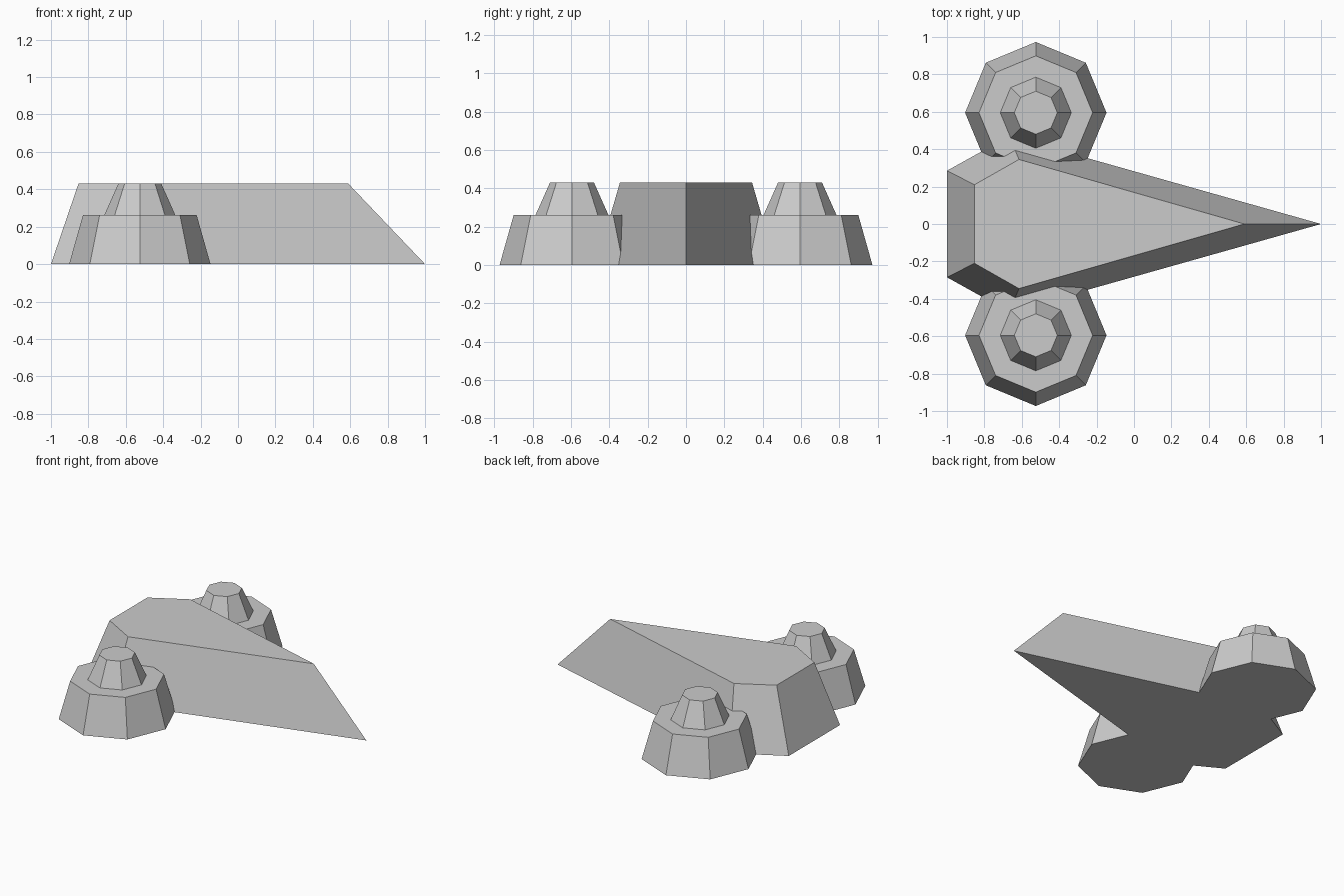
import bpy
import bmesh
from math import cos, sin, pi

cube = bpy.data.objects.get("Cube")
if cube:
    bpy.data.objects.remove(cube, do_unlink=True)

grey = bpy.data.materials.new("plain grey")
grey.use_nodes = True
COLOUR = (0.6, 0.6, 0.6, 1)
grey.diffuse_color = COLOUR
grey.node_tree.nodes["Principled BSDF"].inputs["Base Color"].default_value = COLOUR


def stack(name, rings, location=(0, 0, 0)):
    """Closed flat-sided solid through rings of equal point count."""
    bm = bmesh.new()
    loops = [[bm.verts.new((x, y, z)) for x, y in pts] for pts, z in rings]
    n = len(loops[0])
    for low, high in zip(loops, loops[1:]):
        for i in range(n):
            j = (i + 1) % n
            bm.faces.new((low[i], low[j], high[j], high[i]))
    bm.faces.new(loops[0][::-1])
    bm.faces.new(loops[-1])
    bmesh.ops.recalc_face_normals(bm, faces=bm.faces)
    mesh = bpy.data.meshes.new(name)
    bm.to_mesh(mesh)
    bm.free()
    mesh.materials.append(grey)
    obj = bpy.data.objects.new(name, mesh)
    obj.location = location
    bpy.context.collection.objects.link(obj)
    return obj


def wedge(nose, wide_x, wide_y, tail_x, tail_y):
    """Pointed five-sided outline, mirrored across y."""
    return [(nose, 0), (wide_x, wide_y), (tail_x, tail_y),
            (tail_x, -tail_y), (wide_x, -wide_y)]


def octagon(r):
    return [(r * cos(i * pi / 4), r * sin(i * pi / 4)) for i in range(8)]


HEIGHT, STEP = 0.43, 0.262

# Central pointed hull with sloping sides
stack("hull", [(wedge(1.0, -0.667, 0.47, -1.0, 0.285), 0),
               (wedge(0.59, -0.615, 0.345, -0.853, 0.21), HEIGHT)])

# Stepped octagonal pods on both sides
for side, y in (("left", 0.595), ("right", -0.595)):
    stack(side + "_pod", [(octagon(0.378), 0), (octagon(0.304), STEP),
                          (octagon(0.19), STEP), (octagon(0.115), HEIGHT)],
          (-0.525, y, 0))
